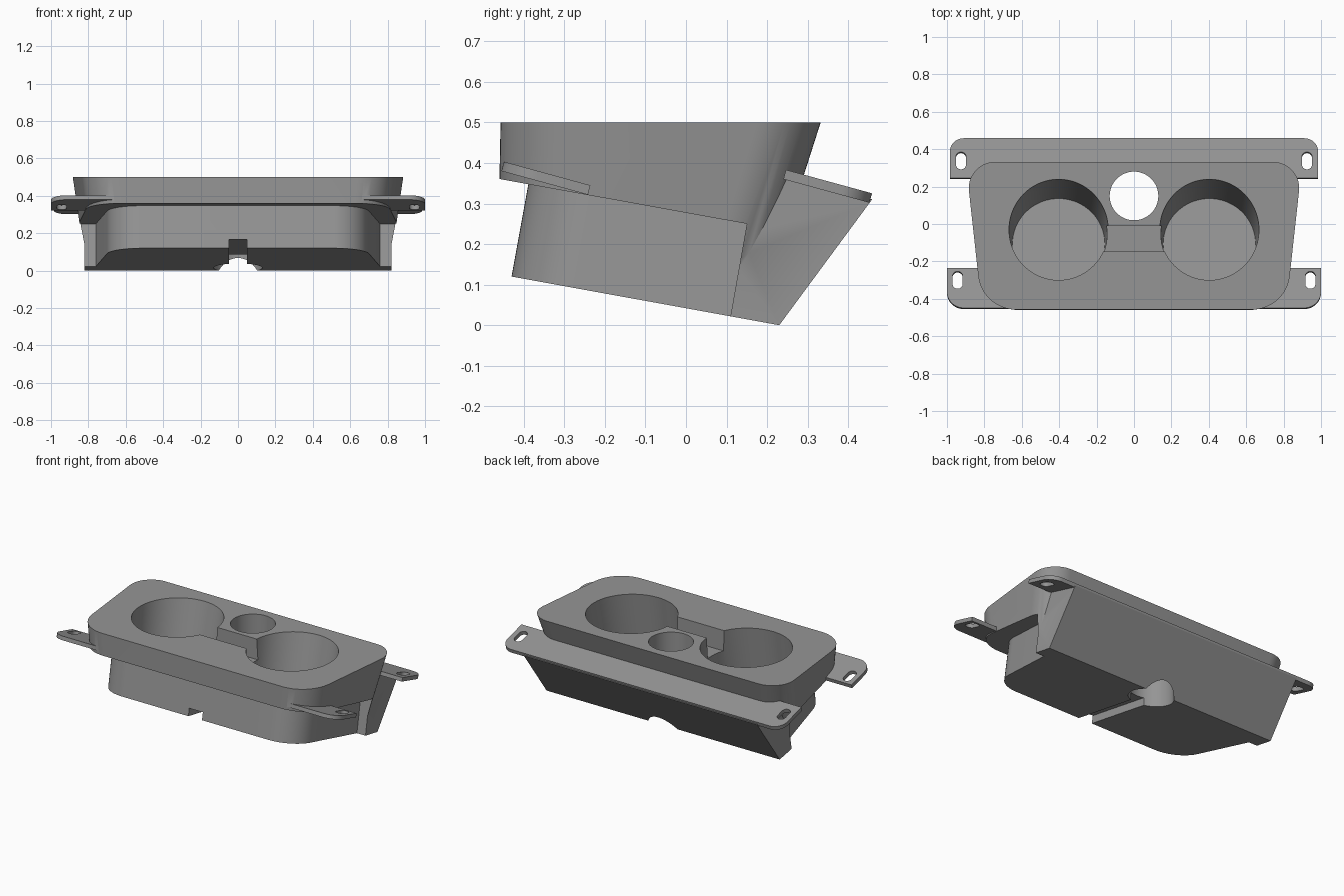
import bpy, bmesh, math
from mathutils import Matrix, Vector

if "Cube" in bpy.data.objects:
    bpy.data.objects.remove(bpy.data.objects["Cube"])

TILT = math.radians(-10.3)   # slope of the underside
TAB = math.radians(-15.3)    # slope of the mounting plates

grey = bpy.data.materials.new("grey plastic")
grey.diffuse_color = (0.3, 0.3, 0.3, 1)
grey.use_nodes = True
grey.node_tree.nodes["Principled BSDF"].inputs["Base Color"].default_value = grey.diffuse_color


def fillet(corners, seg=14):
    """Outline from (x, y, radius) corners, with arcs at the rounded ones."""
    out = []
    n = len(corners)
    for i, (x, y, r) in enumerate(corners):
        p = Vector((x, y))
        if r == 0:
            out.append(p)
            continue
        a = (Vector(corners[i - 1][:2]) - p).normalized()
        b = (Vector(corners[(i + 1) % n][:2]) - p).normalized()
        half = a.angle(b) / 2
        c = p + (a + b).normalized() * (r / math.sin(half))
        s = p + a * (r / math.tan(half)) - c
        e = p + b * (r / math.tan(half)) - c
        sweep = s.angle(e)
        for k in range(seg + 1):
            t = k / seg
            out.append(c + (s * math.sin((1 - t) * sweep) + e * math.sin(t * sweep)) / math.sin(sweep))
    return out


def loft(name, low, high, matrix=Matrix()):
    """Solid between two rings of 3D points."""
    bm = bmesh.new()
    lo = [bm.verts.new(p) for p in low]
    hi = [bm.verts.new(p) for p in high]
    n = len(lo)
    for i in range(n):
        j = (i + 1) % n
        bm.faces.new((lo[i], lo[j], hi[j], hi[i]))
    bm.faces.new(lo[::-1])
    bm.faces.new(hi)
    bmesh.ops.recalc_face_normals(bm, faces=bm.faces)
    bm.transform(matrix)
    me = bpy.data.meshes.new(name)
    bm.to_mesh(me)
    bm.free()
    me.materials.append(grey)
    ob = bpy.data.objects.new(name, me)
    bpy.context.collection.objects.link(ob)
    return ob


def plate(name, outline, z0, z1, matrix=Matrix()):
    return loft(name, [(p[0], p[1], z0) for p in outline], [(p[0], p[1], z1) for p in outline], matrix)


def side_prism(name, profile, w):
    return loft(name, [(-w, y, z) for y, z in profile], [(w, y, z) for y, z in profile])


def circle(r, seg=72):
    return [(r * math.cos(math.tau * k / seg), r * math.sin(math.tau * k / seg)) for k in range(seg)]


def combine(target, other, op):
    mod = target.modifiers.new(op, 'BOOLEAN')
    mod.operation, mod.solver, mod.object = op, 'EXACT', other
    bpy.context.view_layer.objects.active = target
    bpy.ops.object.modifier_apply(modifier=mod.name)
    bpy.data.objects.remove(other)


def frame(y, z, angle, x=0):
    return Matrix.Translation((x, y, z)) @ Matrix.Rotation(angle, 4, 'X')


# Tapered main body, leaning forward at the back
def body_ring(z):
    d = 0.5 - z
    yf, yb = -0.457 - 0.02 * d, 0.332 - 0.32 * d
    xf, xb = (0.863 + 0.11 * y - 0.11 * d for y in (yf, yb))
    ring = fillet([(-xf, yf, 0.2), (xf, yf, 0.2), (xb, yb, 0.14), (-xb, yb, 0.14)])
    return [(p.x, p.y, z) for p in ring]


body = loft("cup_holder_body", body_ring(-0.1), body_ring(0.5))

# Wedge sloping from the back plate down to the bottom edge
combine(body, side_prism("back_wedge", [(0.05, -0.1), (0.156, -0.1), (0.459, 0.3104),
                                        (0.26, 0.365), (0.05, 0.32)], 0.82), 'UNION')

# Step under the rim
combine(body, side_prism("step_cutter", [(-0.8, 0.422), (0.15, 0.25), (0.079, -0.15), (-0.8, -0.15)], 1.2),
        'DIFFERENCE')

# Narrower lower tray
tray = fillet([(-0.675, 0, 0.19), (0.675, 0, 0.19), (0.765, 0.58, 0), (-0.765, 0.58, 0)])
combine(body, plate("lower_tray", tray, -0.03, 0.25, frame(-0.43, 0.12, TILT)), 'UNION')

# Slanted underside
combine(body, plate("underside_cutter", [(-1.2, -0.4), (1.2, -0.4), (1.2, 1), (-1.2, 1)], -0.5, 0,
                    frame(-0.43, 0.12, TILT)), 'DIFFERENCE')

# Front and back mounting plates
front = fillet([(-1, 0, 0.09), (1, 0, 0.09), (1, 0.221, 0), (-1, 0.221, 0)])
back = fillet([(-0.985, 0, 0), (0.985, 0, 0), (0.985, 0.22, 0.075), (-0.985, 0.22, 0.075)])
combine(body, plate("front_plate", front, 0, 0.024, frame(-0.455, 0.38, TAB)), 'UNION')
combine(body, plate("back_plate", back, 0, 0.024, frame(0.24, 0.36, TAB)), 'UNION')

slot = fillet([(-0.027, -0.048, 0.0265), (0.027, -0.048, 0.0265), (0.027, 0.048, 0.0265), (-0.027, 0.048, 0.0265)], 8)
for s in (-1, 1):
    # Screw slots
    combine(body, plate("slot_cutter", slot, -0.05, 0.05, frame(-0.303, 0.35, TAB, s * 0.943)), 'DIFFERENCE')
    combine(body, plate("slot_cutter", slot, -0.05, 0.05, frame(0.335, 0.345, TAB, s * 0.925)), 'DIFFERENCE')
    # Tilted, slightly tapered cup wells
    cup = loft("cup_cutter", [(x, y, 0) for x, y in circle(0.247)], [(x, y, 0.55) for x, y in circle(0.271)],
               frame(-0.107, 0.09, TILT, s * 0.403))
    combine(body, cup, 'DIFFERENCE')

# Channel joining the cups
combine(body, plate("channel_cutter", [(-0.25, -0.148), (0.25, -0.148), (0.25, -0.01), (-0.25, -0.01)], 0.37, 0.6),
        'DIFFERENCE')
# Round hole straight through
combine(body, plate("hole_cutter", [(x, y + 0.15) for x, y in circle(0.13)], -0.2, 0.7), 'DIFFERENCE')
# Groove along the underside
combine(body, plate("groove_cutter", [(-0.048, -0.1), (0.048, -0.1), (0.048, 0.56), (-0.048, 0.56)], -0.1, 0.048,
                    frame(-0.43, 0.12, TILT)), 'DIFFERENCE')

bpy.ops.object.select_all(action='DESELECT')
body.select_set(True)
bpy.context.view_layer.objects.active = body
bpy.ops.object.shade_smooth_by_angle(angle=math.radians(30))
